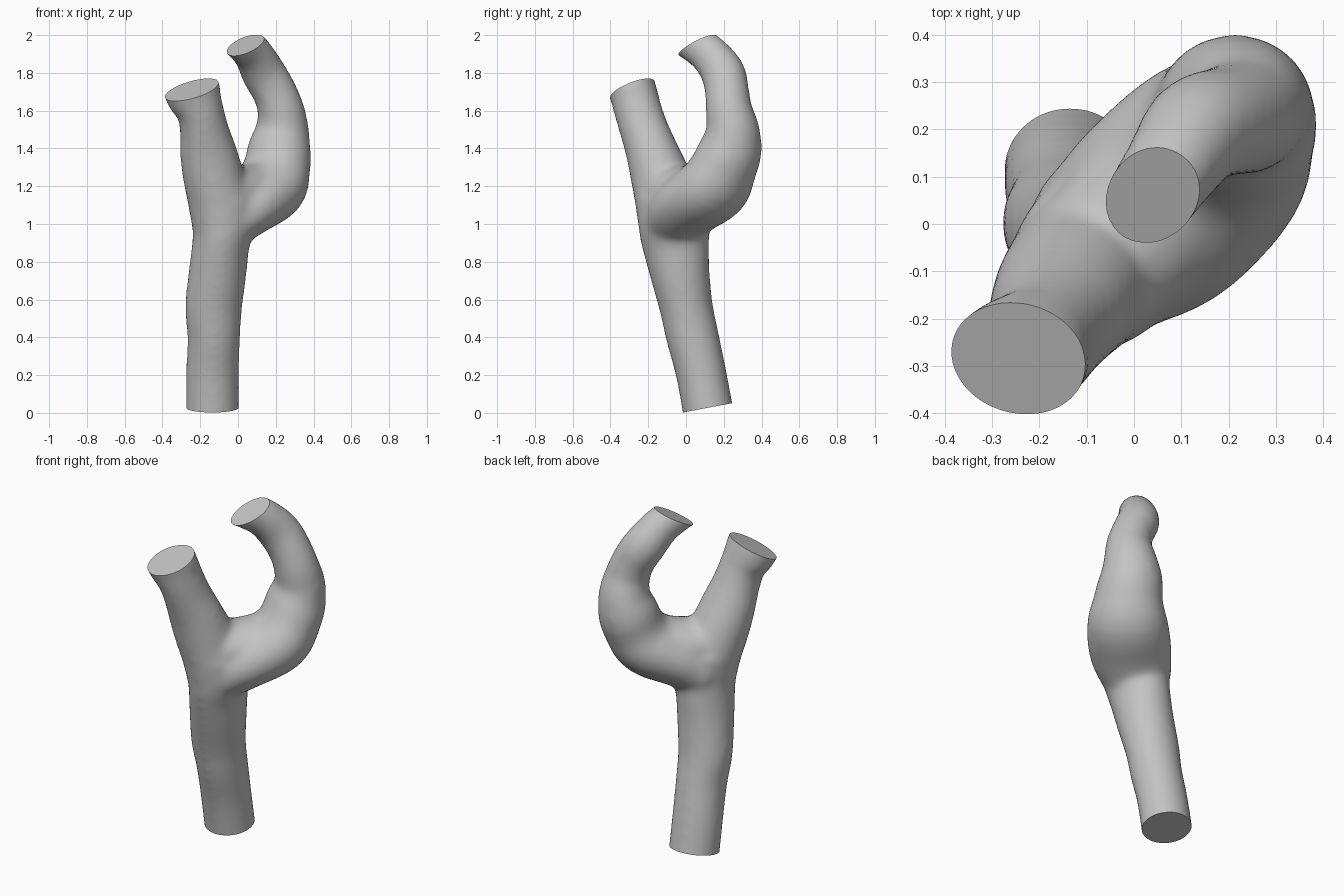
import bpy
import bmesh
import math
from mathutils import Vector

SIDES = 32
STEPS = 4
SIDEWAYS = Vector((1, 0, 0))
DIAGONAL = Vector((1, -1, 0)).normalized()

default = bpy.data.objects.get("Cube")
if default:
    bpy.data.objects.remove(default, do_unlink=True)

# Vessel centre lines: x, y, z, radius across, radius in depth
TRUNK = [
    (-.135, .14, -.12, .14, .136), (-.135, .082, .2, .14, .134),
    (-.128, .035, .4, .14, .14), (-.129, .001, .56, .151, .142),
    (-.107, -.034, .75, .153, .16), (-.09, -.055, .9, .152, .18),
    (-.076, -.068, 1.0, .168, .185), (-.078, -.078, 1.14, .18, .187),
]
FRONT_BRANCH = [
    (-.08, -.07, .98, .162, .178), (-.09, -.09, 1.1, .172, .178),
    (-.117, -.12, 1.2, .165, .165), (-.141, -.152, 1.3, .159, .152),
    (-.161, -.186, 1.4, .148, .138), (-.179, -.222, 1.5, .13, .13),
    (-.2, -.254, 1.6, .125, .127), (-.23, -.272, 1.67, .146, .127),
    (-.26, -.3, 1.76, .153, .129), (-.29, -.328, 1.85, .153, .129),
]
BACK_BRANCH = [
    (-.09, -.07, 1.0, .185, .15), (.04, .02, 1.1, .224, .165),
    (.163, .14, 1.19, .219, .178), (.206, .2, 1.3, .187, .168),
    (.219, .236, 1.4, .172, .164), (.234, .247, 1.5, .146, .141),
    (.228, .228, 1.6, .126, .124), (.193, .217, 1.7, .117, .118),
    (.135, .196, 1.8, .117, .118), (.08, .121, 1.9, .103, .107),
    (.022, .036, 1.96, .094, .102), (-.04, -.052, 2.02, .093, .102),
]
# Saddle of flesh between the two branches
FORK_WEB = [
    (-.12, -.12, 1.14, .16, .12), (-.05, -.06, 1.17, .17, .13),
    (.02, .01, 1.18, .175, .13), (.12, .11, 1.21, .17, .12),
]
VESSELS = [(TRUNK, SIDEWAYS), (FRONT_BRANCH, SIDEWAYS),
           (BACK_BRANCH, DIAGONAL), (FORK_WEB, DIAGONAL)]

# Flat ends: centre and outward normal
ENDS = [
    (Vector((-.135, .11, .026)), Vector((0, .19, -1))),
    (Vector((-.245, -.285, 1.71)), Vector((-.3, -.4, 1))),
    (Vector((.04, .05, 1.942)), Vector((-.28, -.45, 1))),
]


def spline(points):
    """Catmull-Rom interpolation of centre and radii together."""
    pts = [Vector(p) for p in points]
    pts = [2 * pts[0] - pts[1]] + pts + [2 * pts[-1] - pts[-2]]
    out = []
    for a, b, c, d in zip(pts, pts[1:], pts[2:], pts[3:]):
        for i in range(STEPS):
            t = i / STEPS
            out.append(.5 * (2 * b + (c - a) * t + (2 * a - 5 * b + 4 * c - d) * t ** 2
                             + (3 * b - a - 3 * c + d) * t ** 3))
    return out + [pts[-2]]


def add_tube(bm, points, across):
    """Loft closed elliptical rings along a centre line."""
    path = spline(points)
    last = len(path) - 1
    rings = []
    for i, p in enumerate(path):
        ahead = path[min(i + 1, last)] - path[max(i - 1, 0)]
        tangent = Vector(ahead[:3]).normalized()
        depth = tangent.cross(across).normalized()
        side = depth.cross(tangent).normalized()
        ring = []
        for k in range(SIDES):
            a = math.tau * k / SIDES
            offset = side * p[3] * math.cos(a) + depth * p[4] * math.sin(a)
            ring.append(bm.verts.new(Vector(p[:3]) + offset))
        rings.append(ring)
    for low, high in zip(rings, rings[1:]):
        for k in range(SIDES):
            n = (k + 1) % SIDES
            bm.faces.new((low[k], low[n], high[n], high[k]))
    bm.faces.new(rings[0][::-1])
    bm.faces.new(rings[-1])


def cut_end(bm, centre, normal):
    """Trim one vessel end with a plane and cap it."""
    near = [f for f in bm.faces if (f.calc_center_median() - centre).length < .3]
    geom = set(near)
    for f in near:
        geom.update(f.verts)
        geom.update(f.edges)
    cut = bmesh.ops.bisect_plane(bm, geom=list(geom), dist=1e-5, plane_co=centre,
                                 plane_no=normal, clear_outer=True)
    rim = [e for e in cut["geom_cut"] if isinstance(e, bmesh.types.BMEdge)]
    bmesh.ops.holes_fill(bm, edges=rim, sides=0)


# Overlapping tubes
bm = bmesh.new()
for line, across in VESSELS:
    add_tube(bm, line, across)
bmesh.ops.recalc_face_normals(bm, faces=bm.faces)
mesh = bpy.data.meshes.new("forked_vessel")
bm.to_mesh(mesh)
bm.free()
vessel = bpy.data.objects.new("forked_vessel", mesh)
bpy.context.collection.objects.link(vessel)

# Fuse into one skin and soften the joints
remesh = vessel.modifiers.new("fuse", 'REMESH')
remesh.mode = 'VOXEL'
remesh.voxel_size = .016
soften = vessel.modifiers.new("soften", 'SMOOTH')
soften.factor = .5
soften.iterations = 20
bpy.context.view_layer.update()
graph = bpy.context.evaluated_depsgraph_get()
fused = bpy.data.meshes.new_from_object(vessel.evaluated_get(graph))
vessel.modifiers.clear()
vessel.data = fused

# Flat cut ends
bm = bmesh.new()
bm.from_mesh(fused)
for centre, normal in ENDS:
    cut_end(bm, centre, normal.normalized())
bmesh.ops.recalc_face_normals(bm, faces=bm.faces)
bm.to_mesh(fused)
bm.free()

# Single grey colour
grey = bpy.data.materials.new("plain_grey")
grey.use_nodes = True
colour = (.55, .55, .55, 1)
grey.diffuse_color = colour
grey.node_tree.nodes["Principled BSDF"].inputs["Base Color"].default_value = colour
fused.materials.clear()
fused.materials.append(grey)

bpy.ops.object.select_all(action='DESELECT')
vessel.select_set(True)
bpy.context.view_layer.objects.active = vessel
bpy.ops.object.shade_smooth_by_angle(angle=math.radians(40))
